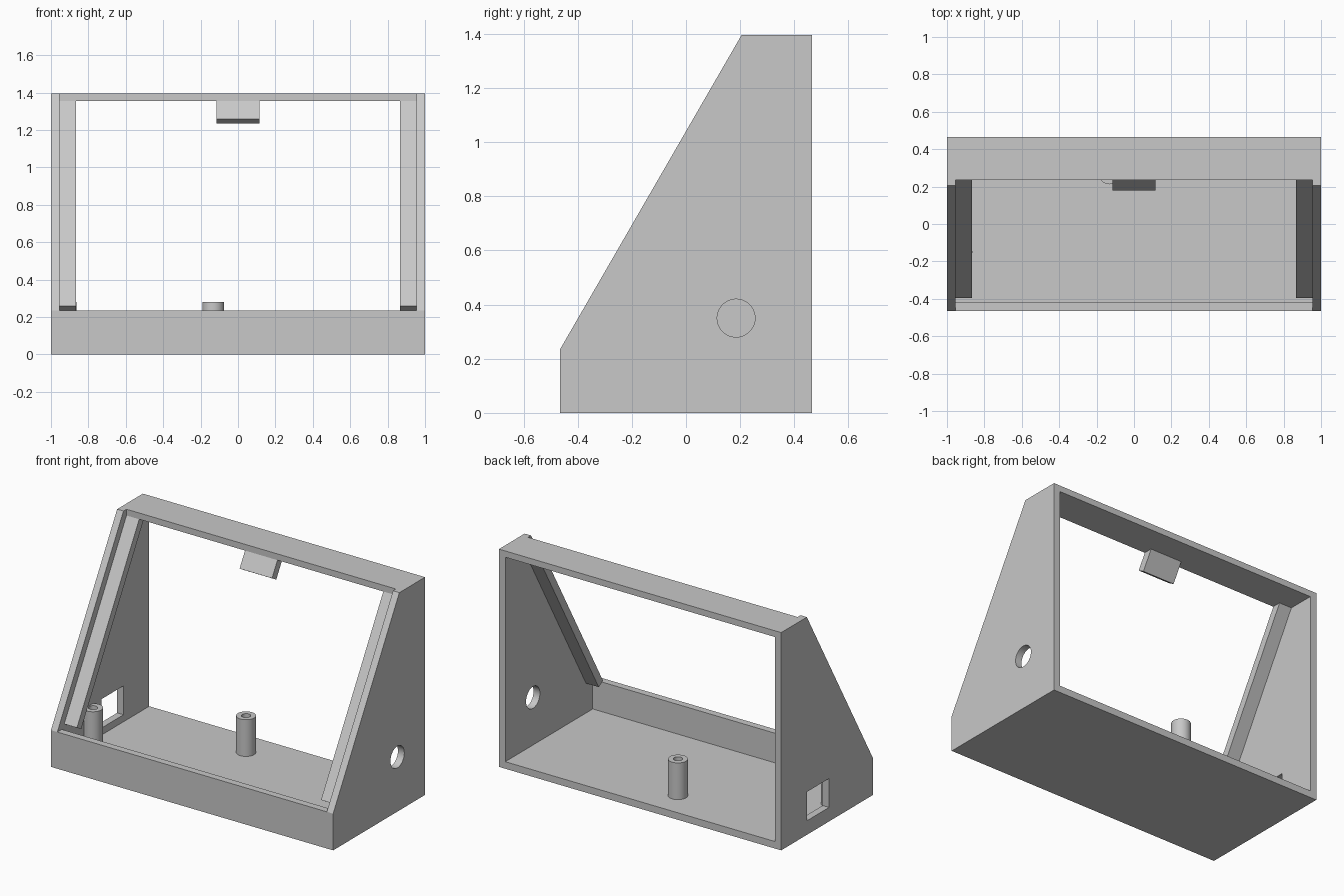
import bpy, bmesh, math
from mathutils import Matrix

cube = bpy.data.objects.get("Cube")
if cube:
    bpy.data.objects.remove(cube, do_unlink=True)

grey = bpy.data.materials.new("plain_grey")
grey.use_nodes = True
grey.diffuse_color = (0.58, 0.58, 0.58, 1)
grey.node_tree.nodes["Principled BSDF"].inputs["Base Color"].default_value = (0.58, 0.58, 0.58, 1)


def make(name, bm):
    bmesh.ops.recalc_face_normals(bm, faces=bm.faces)
    mesh = bpy.data.meshes.new(name)
    bm.to_mesh(mesh)
    bm.free()
    mesh.materials.append(grey)
    obj = bpy.data.objects.new(name, mesh)
    bpy.context.scene.collection.objects.link(obj)
    return obj


def prism(name, profile, x0, x1):
    """Extrude a (y, z) profile from x0 to x1."""
    bm = bmesh.new()
    face = bm.faces.new([bm.verts.new((x0, y, z)) for y, z in profile])
    grown = bmesh.ops.extrude_face_region(bm, geom=[face])["geom"]
    verts = [v for v in grown if isinstance(v, bmesh.types.BMVert)]
    bmesh.ops.translate(bm, vec=(x1 - x0, 0, 0), verts=verts)
    return make(name, bm)


def cylinder(name, radius, depth, centre, axis="Z"):
    bm = bmesh.new()
    mat = Matrix.Translation(centre)
    if axis == "X":
        mat = mat @ Matrix.Rotation(math.pi / 2, 4, "Y")
    bmesh.ops.create_cone(bm, cap_ends=True, segments=48, radius1=radius,
                          radius2=radius, depth=depth, matrix=mat)
    return make(name, bm)


def cut(obj, *cutters):
    """Subtract the cutters for good, then discard them."""
    for cutter in cutters:
        cutter.hide_render = True
        mod = obj.modifiers.new("cut", "BOOLEAN")
        mod.operation = "DIFFERENCE"
        mod.solver = "EXACT"
        mod.object = cutter
    graph = bpy.context.evaluated_depsgraph_get()
    mesh = bpy.data.meshes.new_from_object(obj.evaluated_get(graph))
    obj.modifiers.clear()
    obj.data = mesh
    for cutter in cutters:
        bpy.data.objects.remove(cutter, do_unlink=True)


def smooth(obj):
    bpy.ops.object.select_all(action="DESELECT")
    obj.select_set(True)
    bpy.context.view_layer.objects.active = obj
    bpy.ops.object.shade_smooth_by_angle(angle=math.radians(30))


HALF_Y, TOP, LIP, WALL = 0.465, 1.395, 0.235, 0.045
INNER_X = 1 - WALL

# Enclosure: sloped wedge, hollow, open at the back and the sloped front
enclosure = prism("enclosure", [(-HALF_Y, 0), (HALF_Y, 0), (HALF_Y, TOP),
                                (0.205, TOP), (-HALF_Y, LIP)], -1, 1)
interior = prism("interior_cutter", [
    (-HALF_Y + WALL, WALL), (0.6, WALL), (0.6, 1.355), (0.235, 1.355),
    (0.235, 1.6), (-0.6, 1.6), (-0.6, LIP), (-HALF_Y + WALL, LIP)],
    -INNER_X, INNER_X)
round_hole = cylinder("round_hole_cutter", 0.07, 0.3, (1, 0.185, 0.35), "X")
port_hole = prism("port_cutter", [(-0.02, 0.09), (0.205, 0.09),
                                  (0.205, 0.275), (-0.02, 0.275)], -1.1, -0.9)
cut(enclosure, interior, round_hole, port_hole)
smooth(enclosure)

# Sloping ledges that carry the front panel
ledge = [(-0.395, 0.26), (0.236, 1.356), (0.293, 1.356), (-0.352, 0.235)]
prism("left_ledge", ledge, 0.865, INNER_X)
prism("right_ledge", ledge, -INNER_X, -0.865)

# Small tab under the top edge
prism("top_tab", [(0.18, 1.26), (0.236, 1.356), (0.293, 1.356), (0.223, 1.235)],
      -0.115, 0.115)

# Hollow mounting posts on the floor
for name, x, y in (("centre_post", -0.132, 0.27), ("side_post", -0.922, -0.15)):
    post = cylinder(name, 0.0575, 0.24, (x, y, 0.16))
    cut(post, cylinder("bore_cutter", 0.027, 0.3, (x, y, 0.25)))
    smooth(post)
